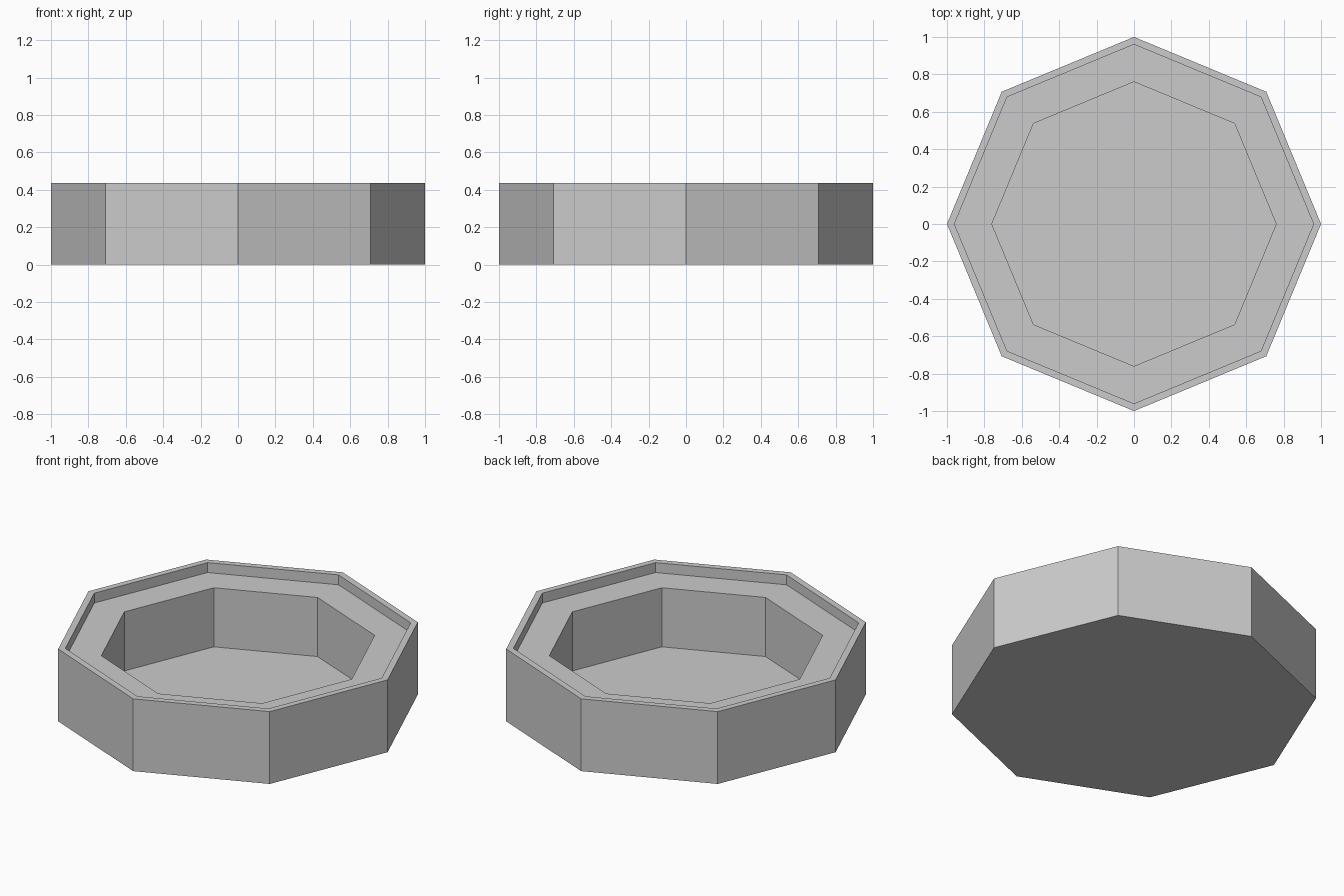
import bpy, bmesh
from math import cos, sin, pi

if "Cube" in bpy.data.objects:
    bpy.data.objects.remove(bpy.data.objects["Cube"])

SIDES = 8


def octagon_lathe(name, profile, closed):
    """Sweep an (r, z) profile around z in eight flat steps; r = 0 ends are capped."""
    bm = bmesh.new()
    rings = [[bm.verts.new((r * cos(2 * pi * i / SIDES), r * sin(2 * pi * i / SIDES), z))
              for i in range(SIDES)] for r, z in profile]
    pairs = list(zip(rings, rings[1:]))
    if closed:
        pairs.append((rings[-1], rings[0]))
    else:
        bm.faces.new(rings[0])
        bm.faces.new(rings[-1])
    for a, b in pairs:
        for i in range(SIDES):
            j = (i + 1) % SIDES
            bm.faces.new((a[i], a[j], b[j], b[i]))
    bmesh.ops.recalc_face_normals(bm, faces=bm.faces)
    mesh = bpy.data.meshes.new(name)
    bm.to_mesh(mesh)
    bm.free()
    obj = bpy.data.objects.new(name, mesh)
    bpy.context.collection.objects.link(obj)
    return obj


# Basin: outer wall, wide ledge, straight inner wall, thin floor
octagon_lathe("basin", [(1.0, 0), (1.0, 0.377), (0.76, 0.377), (0.76, 0.02)], closed=False)

# Thin raised lip around the outer edge of the ledge
octagon_lathe("raised_lip", [(1.0, 0.377), (1.0, 0.437), (0.96, 0.437), (0.96, 0.377)], closed=True)
